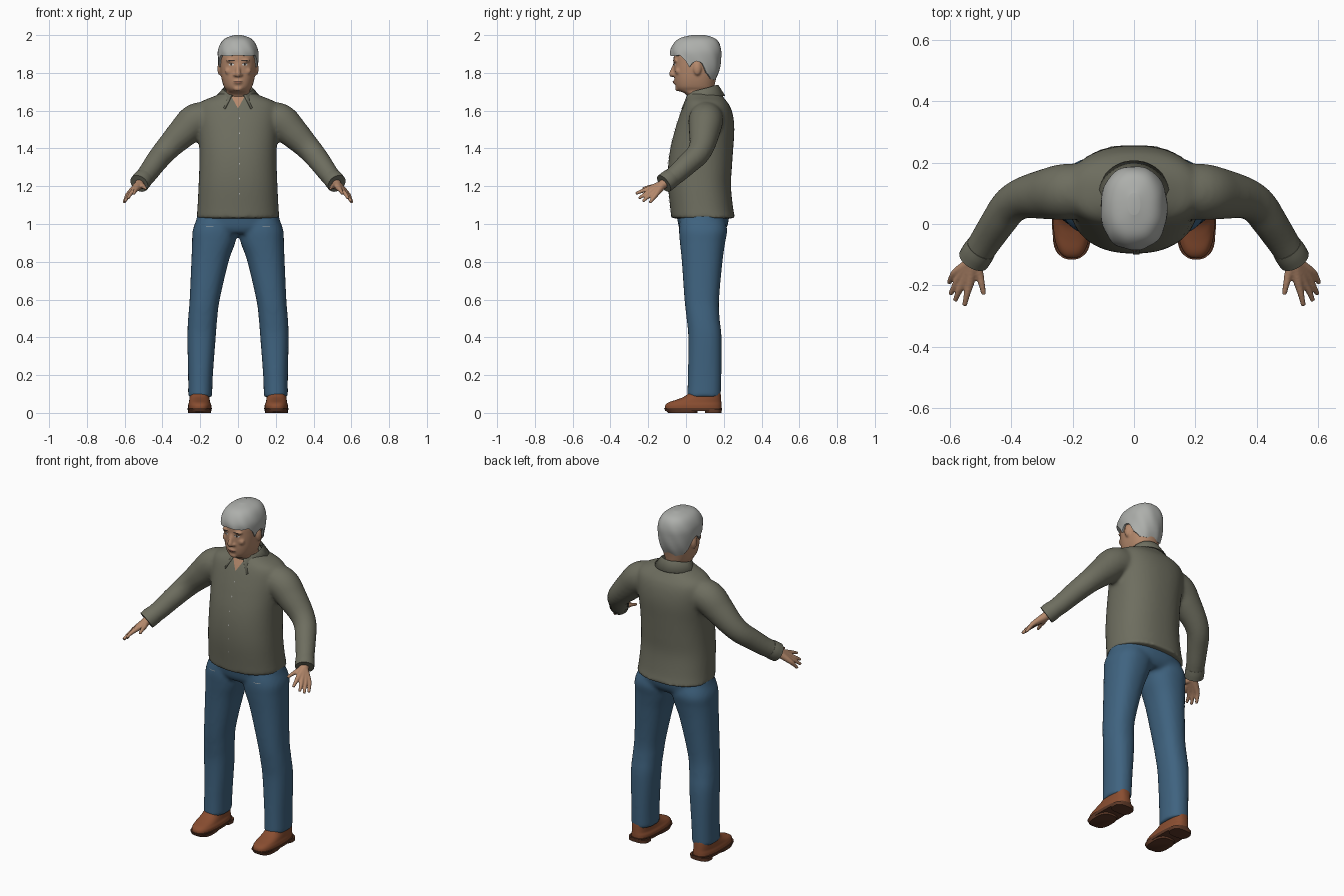
import bpy, bmesh
from math import sin, cos, pi, radians, copysign
from mathutils import Vector, Matrix
from mathutils.bvhtree import BVHTree

if "Cube" in bpy.data.objects:
    bpy.data.objects.remove(bpy.data.objects["Cube"])


def material(name, *rgb):
    m = bpy.data.materials.new(name)
    m.use_nodes = True
    m.diffuse_color = (*rgb, 1)
    bsdf = m.node_tree.nodes["Principled BSDF"]
    bsdf.inputs["Base Color"].default_value = (*rgb, 1)
    bsdf.inputs["Roughness"].default_value = 0.8
    return m


SKIN = material("tan skin", .46, .25, .15)
SHIRT = material("olive grey cloth", .155, .155, .115)
DENIM = material("blue denim", .05, .125, .215)
LEATHER = material("brown leather", .25, .075, .03)
SOLE = material("dark brown sole", .11, .04, .02)
HAIR = material("silver hair", .42, .43, .41)
LIP = material("lip", .33, .14, .09)
WHITE = material("eye white", .6, .6, .58)
DARK = material("dark iris and brow", .035, .025, .02)
BUTTON = material("pale thread", .4, .4, .38)
made = []


def finish(name, bm, mat, voxel=0, relax=0, thick=0):
    bmesh.ops.recalc_face_normals(bm, faces=bm.faces)
    me = bpy.data.meshes.new(name)
    bm.to_mesh(me)
    bm.free()
    me.materials.append(mat)
    ob = bpy.data.objects.new(name, me)
    bpy.context.collection.objects.link(ob)
    if voxel:  # fuse overlapping volumes into one skin
        mod = ob.modifiers.new("fuse", 'REMESH')
        mod.mode, mod.voxel_size, mod.use_smooth_shade = 'VOXEL', voxel, True
        mod = ob.modifiers.new("relax", 'SMOOTH')
        mod.factor, mod.iterations = .5, relax
    if thick:
        ob.modifiers.new("thickness", 'SOLIDIFY').thickness = thick
    made.append(ob)
    return ob


def spline(rows, k=5):
    out = []
    for i in range(len(rows) - 1):
        quad = [rows[min(max(j, 0), len(rows) - 1)] for j in range(i - 1, i + 3)]
        for t in (n / k for n in range(k)):
            out.append([b + .5 * t * (c - a + t * (2*a - 5*b + 4*c - d + t * (3*(b - c) + d - a)))
                        for a, b, c, d in zip(*quad)])
    return out + [list(rows[-1])]


def lookup(rows, v):
    for a, b in zip(rows, rows[1:]):
        if v <= b[0]:
            t = max(0, (v - a[0]) / (b[0] - a[0]))
            return [p + (q - p) * t for p, q in zip(a, b)]
    return rows[-1]


def oval(a, x0, x1, y0, y1, p=2.3):
    s, c = sin(a), cos(a)
    return ((x0 + x1) / 2 + (x1 - x0) / 2 * copysign(abs(s) ** (2 / p), s),
            (y0 + y1) / 2 - (y1 - y0) / 2 * copysign(abs(c) ** (2 / p), c))


def bridge(bm, rings, caps=True, loop=True):
    vs = [[bm.verts.new(p) for p in r] for r in rings]
    n = len(vs[0])
    for a, b in zip(vs, vs[1:]):
        for i in range(n if loop else n - 1):
            j = (i + 1) % n
            bm.faces.new((a[i], a[j], b[j], b[i]))
    if caps:
        bm.faces.new(vs[0])
        bm.faces.new(vs[-1])


def loft(bm, rows, s=1, n=40, k=5, p=2.3):
    """rows: z, x0, x1, y0, y1"""
    rings = []
    for z, *box in spline(rows, k):
        pts = [oval(2 * pi * i / n, *box, p=p) for i in range(n)]
        rings.append([(s * x, y, z) for x, y in pts])
    bridge(bm, rings)


def centred(rows):
    return [(z, -w, w, y0, y1) for z, y0, y1, w in rows]


def tube(bm, rows, s=1, n=20):
    """rows: x, y, z, radius"""
    pts = spline(rows)
    rings = []
    for i, (x, y, z, r) in enumerate(pts):
        t = Vector(pts[min(i + 1, len(pts) - 1)][:3]) - Vector(pts[max(i - 1, 0)][:3])
        u = t.cross(Vector((1, 1, 1))).normalized()
        v = t.cross(u).normalized()
        ring = [Vector((x, y, z)) + r * (u * cos(a) + v * sin(a))
                for a in (2 * pi * j / n for j in range(n))]
        rings.append([(s * q.x, q.y, q.z) for q in ring])
    bridge(bm, rings)


def ball(bm, centre, size):
    bmesh.ops.create_uvsphere(bm, u_segments=20, v_segments=12, radius=1,
                              matrix=Matrix.Translation(centre) @ Matrix.Diagonal((*size, 1)))


def plate(name, target, rows, mat, sides=(1,), lift=.003, cols=8):
    """thin sheet laid on the front of target; rows: z, left x, right x"""
    tree = BVHTree.FromObject(target, bpy.context.evaluated_depsgraph_get())
    bm = bmesh.new()
    for s in sides:
        rings = []
        for z, a, b in rows:
            ring = []
            for i in range(cols + 1):
                x = s * (a + (b - a) * i / cols)
                hit = tree.ray_cast(Vector((x, -1, z)), Vector((0, 1, 0)))[0]
                ring.append((x, (hit.y if hit else .02) - lift, z))
            rings.append(ring)
        bridge(bm, rings, caps=False, loop=False)
    for f in bm.faces:
        f.normal_update()
    return finish(name, bm, mat)


# Shirt: torso and sleeves
SLEEVE = [(.13, .11, 1.56, .085), (.22, .105, 1.548, .092), (.29, .097, 1.485, .082),
          (.36, .085, 1.415, .068), (.405, .058, 1.365, .062), (.44, .01, 1.32, .058),
          (.48, -.05, 1.265, .053), (.52, -.112, 1.218, .049)]
bm = bmesh.new()
loft(bm, centred([(1.03, -.078, .262, .22), (1.08, -.083, .25, .215), (1.2, -.095, .238, .209),
                  (1.3, -.095, .243, .205), (1.4, -.083, .25, .205), (1.5, -.058, .256, .212),
                  (1.57, -.036, .25, .218), (1.62, -.018, .235, .215), (1.65, -.005, .215, .19),
                  (1.675, .008, .195, .13), (1.695, .015, .185, .085)]), n=56)
for s in (1, -1):
    tube(bm, SLEEVE, s, 28)
shirt = finish("shirt", bm, SHIRT, .011, 7)

# Cuffs
bm = bmesh.new()
for s in (1, -1):
    tube(bm, [(.498, -.078, 1.244, .051), (.51, -.096, 1.23, .053), (.523, -.117, 1.214, .052)], s, 28)
finish("cuffs", bm, SHIRT)

# Folded collar, open at the front
bm = bmesh.new()
rims = [[], [], []]
for i in range(41):
    t = i / 20 - 1
    side, back = (1 if t > 0 else -1), 1 - abs(t)
    top = radians(20 + 160 * back)
    low = radians(36 + 144 * back)
    reach = .115 + .035 * max(0, cos(low))
    zt = 1.69 + .045 * min(1, back * 1.3)
    rims[0].append((side * .074 * sin(top), .088 - .078 * cos(top), zt - .03))
    rims[1].append((side * .08 * sin(top), .088 - .084 * cos(top), zt))
    rims[2].append((side * .118 * sin(low), .092 - reach * cos(low), 1.61 + .07 * min(1, back * 2.2)))
bridge(bm, rims, caps=False, loop=False)
finish("collar", bm, SHIRT, thick=.005)

# Jeans: hips and legs
bm = bmesh.new()
loft(bm, centred([(.95, -.02, .19, .14), (.98, -.037, .215, .226), (1.02, -.045, .226, .222),
                  (1.06, -.052, .228, .21), (1.1, -.05, .22, .19)]))
for s in (1, -1):
    loft(bm, [(.083, .137, .264, .006, .184), (.2, .133, .264, .01, .187), (.4, .118, .268, .012, .188),
              (.5, .11, .264, .003, .178), (.6, .097, .256, -.008, .175), (.8, .05, .247, -.022, .193),
              (.9, .015, .243, -.032, .207), (.97, .0, .239, -.037, .218), (1.04, .0, .21, -.03, .2)], s)
jeans = finish("jeans", bm, DENIM, .011, 5)

# Shoes and soles
uppers, soles = bmesh.new(), bmesh.new()
for s in (1, -1):
    loft(uppers, [(.018, .142, .264, -.111, .188), (.04, .141, .264, -.11, .188),
                  (.056, .147, .26, -.092, .187), (.07, .15, .258, -.05, .186),
                  (.085, .152, .256, -.012, .185), (.105, .153, .254, .014, .183),
                  (.12, .16, .25, .02, .178)], s, p=2.6)
    for slab in ([(.01, .141, .265, -.11, .189), (.026, .138, .268, -.116, .192)],
                 [(0, .142, .264, .1, .188), (.02, .142, .264, .1, .19)],
                 [(0, .146, .26, -.095, .06), (.02, .141, .265, -.112, .065)]):
        loft(soles, slab, s, k=1, p=2.8)
finish("shoe_uppers", uppers, LEATHER)
finish("shoe_soles", soles, SOLE)

# Head with neck, nose, ears, brow ridge, chin and lips
bm = bmesh.new()
loft(bm, centred([(1.6, .02, .15, .072), (1.66, .014, .147, .069), (1.69, -.005, .147, .067),
                  (1.706, -.04, .148, .062), (1.725, -.053, .15, .074), (1.76, -.06, .157, .085),
                  (1.8, -.063, .166, .092), (1.85, -.065, .172, .096), (1.9, -.063, .172, .095),
                  (1.95, -.04, .155, .075), (1.98, .0, .12, .04)]), n=48)
tube(bm, [(0, -.058, 1.85, .009), (0, -.068, 1.82, .011), (0, -.076, 1.795, .014), (0, -.068, 1.785, .012)])
ball(bm, (0, -.042, 1.718), (.026, .016, .016))
ball(bm, (0, -.058, 1.752), (.024, .01, .011))
for s in (1, -1):
    ball(bm, (s * .014, -.065, 1.79), (.011, .012, .009))
    ball(bm, (s * .035, -.055, 1.864), (.03, .013, .008))
    ball(bm, (s * .045, -.043, 1.81), (.026, .014, .02))
    ball(bm, (s * .097, .06, 1.822), (.012, .021, .035))
head = finish("head", bm, SKIN, .006, 3)

# Hair: dome above a shaped hairline
CROWN = spline([(1.74, -.06, .14, .085), (1.78, -.065, .165, .097), (1.83, -.07, .18, .104),
                (1.88, -.082, .186, .108), (1.92, -.082, .187, .106), (1.96, -.062, .175, .09),
                (1.985, -.03, .15, .064), (2.0, .03, .1, .02)])
HAIRLINE = [(0, 1.893), (35, 1.888), (55, 1.895), (68, 1.865), (75, 1.83), (82, 1.85), (90, 1.862),
            (100, 1.855), (112, 1.805), (135, 1.768), (180, 1.758)]
bm = bmesh.new()
rings = []
for step in range(-1, 19):
    t = 1 - (1 - max(step, 0) / 18) ** 2
    ring = []
    for i in range(96):
        a = 2 * pi * i / 96
        low = lookup(HAIRLINE, min(i, 96 - i) * 3.75)[1]
        z = low + (2.0 - low) * t
        _, y0, y1, w = lookup(CROWN, z)
        x, y = oval(a, -w, w, y0, y1)
        f = .84 if step < 0 else 1 + .016 * sin(9 * a + 40 * z) * (1 - t)
        ring.append((x * f, .05 + (y - .05) * f, z))
    rings.append(ring)
bridge(bm, rings[1:], caps=False)
bridge(bm, rings[:2], caps=False)
bm.faces.new([bm.verts.new(p) for p in rings[-1]])
bmesh.ops.remove_doubles(bm, verts=bm.verts, dist=.0001)
finish("hair", bm, HAIR)

# Hands: each finger runs from the wrist so the palm fuses together
FINGERS = [((.536, -.195, 1.187), (.545, -.232, 1.175), (.552, -.266, 1.16)),
           ((.553, -.187, 1.176), (.571, -.22, 1.156), (.583, -.25, 1.135)),
           ((.567, -.173, 1.166), (.585, -.204, 1.142), (.598, -.229, 1.12)),
           ((.578, -.156, 1.16), (.594, -.176, 1.134), (.603, -.192, 1.112)),
           ((.504, -.165, 1.2), (.496, -.198, 1.195), (.489, -.23, 1.186))]
bm = bmesh.new()
for s in (1, -1):
    for knuckle, joint, tip in FINGERS:
        tube(bm, [(.508, -.092, 1.232, .026), (.522, -.122, 1.21, .024), (*knuckle, .0145),
                  (*joint, .0105), (*tip, .008)], s, 14)
finish("hands", bm, SKIN, .0045, 3)

# Face details
BOTH = (1, -1)
plate("eyes", head, [(1.838, .03, .042), (1.841, .022, .05), (1.845, .021, .05), (1.849, .028, .044)], WHITE, BOTH, .002)
plate("irises", head, [(1.838, .033, .039), (1.844, .03, .042), (1.849, .033, .039)], DARK, BOTH, .004)
plate("upper_lids", head, [(1.849, .02, .052), (1.8515, .024, .048)], DARK, BOTH, .003)
plate("eyebrows", head, [(1.863, .016, .05), (1.868, .02, .056)], DARK, BOTH)
plate("lips", head, [(1.746, -.01, .01), (1.752, -.025, .025), (1.758, -.012, .012)], LIP)
plate("mouth_line", head, [(1.7515, -.025, .025), (1.7535, -.025, .025)], DARK, lift=.004)

# Shirt opening, placket, buttons and pocket stitching
plate("open_neck", shirt, [(1.612 + .0125 * i, -.007 * i, .007 * i) for i in range(6)], SKIN)
plate("placket", shirt, [(1.05 + .028 * i, -.004, .018) for i in range(21)], SHIRT, lift=.004, cols=3)
for i in range(6):
    z = 1.16 + .08 * i
    plate(f"button_{i + 1}", shirt, [(z - .004, .004, .01), (z + .004, .004, .01)], BUTTON, lift=.006, cols=2)
plate("pocket_stitching", jeans, [(.984, .13, .17), (.987, .13, .17)], BUTTON, BOTH)

for ob in bpy.context.selected_objects:
    ob.select_set(False)
for ob in made:
    ob.select_set(True)
bpy.context.view_layer.objects.active = shirt
bpy.ops.object.shade_smooth_by_angle(angle=radians(50))
